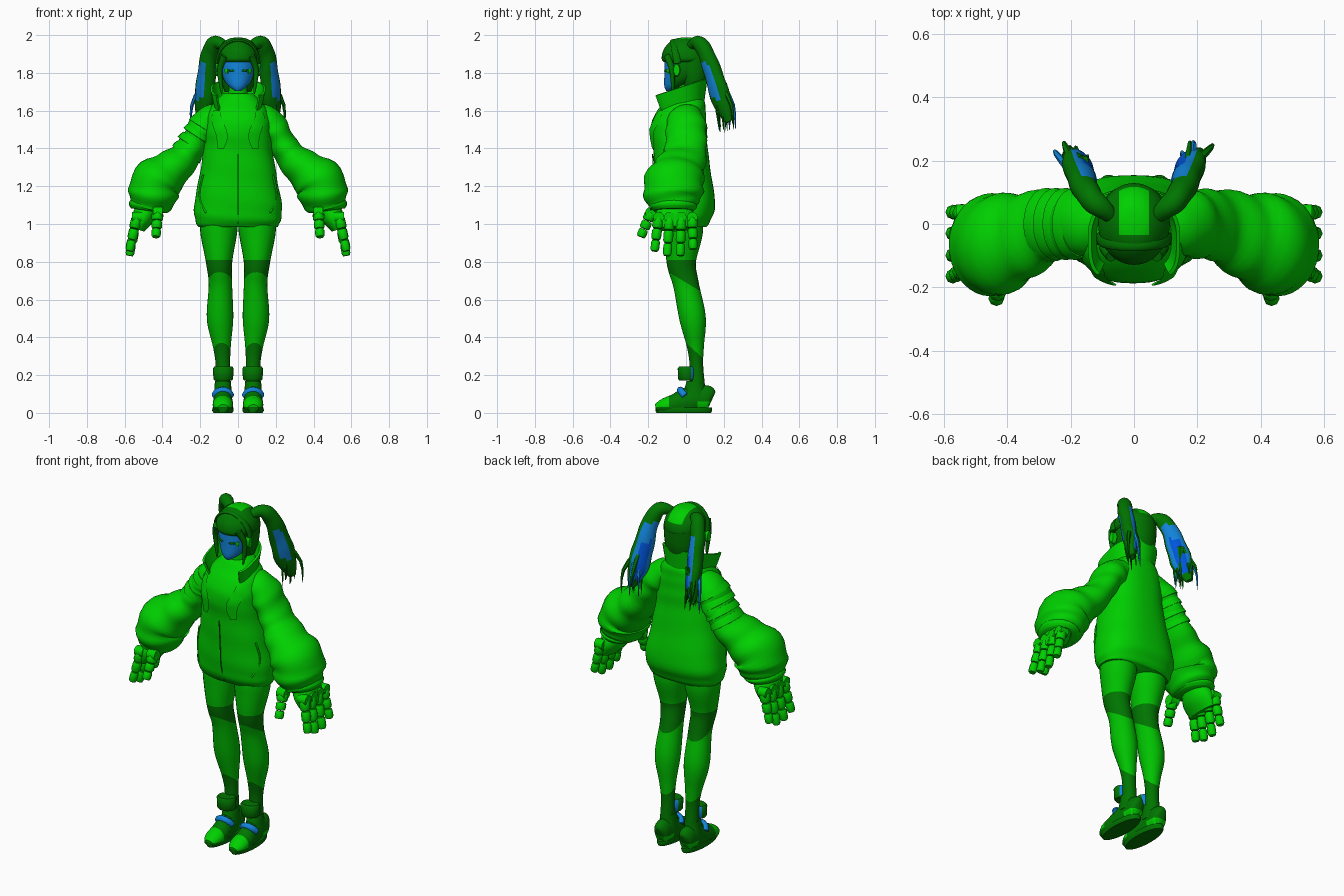
import bpy, bmesh, math, random
from mathutils import Vector

if "Cube" in bpy.data.objects:
    bpy.data.objects.remove(bpy.data.objects["Cube"])
random.seed(4)


def material(name, rgb):
    m = bpy.data.materials.new(name)
    m.use_nodes = True
    m.diffuse_color = (*rgb, 1)
    m.node_tree.nodes["Principled BSDF"].inputs["Base Color"].default_value = (*rgb, 1)
    return m


MATS = [material("bright_green", (0, 0.63, 0)),
        material("dark_green", (0, 0.18, 0)),
        material("blue", (0.006, 0.23, 0.7)),
        material("deep_blue", (0, 0.09, 0.7)),
        material("stocking_green", (0, 0.54, 0))]
BRIGHT, DARK, BLUE, DEEP, STOCKING = range(5)
X, Y, Z = Vector((1, 0, 0)), Vector((0, 1, 0)), Vector((0, 0, 1))


def finish(name, bm, angle=50):
    bmesh.ops.recalc_face_normals(bm, faces=bm.faces)
    me = bpy.data.meshes.new(name)
    bm.to_mesh(me)
    bm.free()
    for m in MATS:
        me.materials.append(m)
    ob = bpy.data.objects.new(name, me)
    bpy.context.collection.objects.link(ob)
    bpy.ops.object.select_all(action='DESELECT')
    ob.select_set(True)
    bpy.context.view_layer.objects.active = ob
    bpy.ops.object.shade_smooth_by_angle(angle=math.radians(angle))


def refine(rings, k):
    """Smooth spline through rings of (x, y, z, radius_a, radius_b)."""
    out = []
    for i in range(len(rings) - 1):
        quad = [rings[max(0, min(len(rings) - 1, i + d))] for d in (-1, 0, 1, 2)]
        for s in range(k):
            t = s / k
            out.append([b + t / 2 * (c - a + t * (2*a - 5*b + 4*c - d + t * (3*b - a - 3*c + d)))
                        for a, b, c, d in zip(*quad)])
    return out + [list(rings[-1])]


def power(v, p):
    return math.copysign(abs(v) ** (2 / p), v)


def loft(name, rings, color=BRIGHT, side=1, ref=X, n=24, k=4, flat=False, pick=None, cuts=(), fold=0,
         floor=False, boxy=2):
    """Skin elliptical rings along a path; radius_a lies along ref. Cuts are planes (point, normal)."""
    rings = refine(rings, k)
    pts = [Vector(r[:3]) for r in rings]
    bm = bmesh.new()
    loops = []
    for i, r in enumerate(rings):
        t = Z if flat else (pts[min(i + 1, len(pts) - 1)] - pts[max(i - 1, 0)]).normalized()
        v = (ref - t * ref.dot(t)).normalized()
        u = v.cross(t)
        loop = []
        for j in range(n):
            a = math.tau * j / n
            w = 1 + fold * math.sin(i * 1.15 + 2 * math.sin(a + 1))
            p = pts[i] + (v * power(math.cos(a), boxy) * r[3] + u * power(math.sin(a), boxy) * r[4]) * w
            loop.append(bm.verts.new((p.x * side, p.y, max(p.z, 0) if floor else p.z)))
        loops.append(loop)
    for p, q in zip(loops, loops[1:]):
        for j in range(n):
            f = bm.faces.new((p[j], p[(j + 1) % n], q[(j + 1) % n], q[j]))
            f.material_index = pick(f.calc_center_median(), math.tau * (j + .5) / n) if pick else color
    for end in (loops[0], loops[-1]):
        f = bm.faces.new(end)
        f.material_index = pick(f.calc_center_median(), 0) if pick else color
    for co, no in cuts:
        bmesh.ops.bisect_plane(bm, geom=bm.verts[:] + bm.edges[:] + bm.faces[:], plane_co=co, plane_no=no)
    if cuts:
        for f in bm.faces:
            f.material_index = pick(f.calc_center_median(), 0)
    finish(name, bm)


def tube(name, pts, r, color=DARK, side=1, n=8, taper=1):
    m = len(pts) - 1
    rings = [(*p, r * (1 + (taper - 1) * i / m), r * (1 + (taper - 1) * i / m)) for i, p in enumerate(pts)]
    loft(name, rings, color, side, ref=Vector((1, -.9, .13)), n=n, k=3)


# Jacket: height, front y, back y, half width
JACKET = [(.985, -.115, .11, .21), (1.02, -.14, .13, .226), (1.1, -.155, .155, .232),
          (1.25, -.165, .135, .205), (1.4, -.175, .115, .182), (1.5, -.188, .11, .176),
          (1.58, -.165, .105, .165), (1.64, -.12, .1, .13), (1.69, -.08, .08, .08)]
BOXY = 2.4
loft("jacket", [(0, (f + b) / 2, z, w, (b - f) / 2) for z, f, b, w in JACKET],
     n=56, k=5, flat=True, fold=.008, boxy=BOXY)


def on_jacket(x, z, lift=.004):
    for p, q in zip(JACKET, JACKET[1:]):
        if z <= q[0]:
            t = (z - p[0]) / (q[0] - p[0])
            f, b, w = (p[i] + (q[i] - p[i]) * t for i in (1, 2, 3))
            bulge = max(0, 1 - abs(x / w) ** BOXY) ** (1 / BOXY)
            return (x, (f + b) / 2 - (b - f) / 2 * bulge - lift, z)


# Zip, pocket seams and raised chest panels
tube("zip", [on_jacket(0, z) for z in (1.0, 1.1, 1.2, 1.3, 1.37)], .003)
for s in (1, -1):
    tube("pocket_seam", [on_jacket(*p) for p in ((.185, 1.26), (.205, 1.15), (.17, 1.06))], .005, BRIGHT, s)
    bm = bmesh.new()
    rows = []
    for i in range(9):
        z = 1.4 + .2 * i / 8
        inner, width = .075 - .02 * math.sin(i * .6), .02 + .045 * math.sin(math.pi * (i + 1) / 10)
        rows.append([bm.verts.new((s * c[0], c[1], c[2]))
                     for c in (on_jacket(inner + width * j / 4, z, .012) for j in range(5))])
    for p, q in zip(rows, rows[1:]):
        for j in range(4):
            bm.faces.new((p[j], p[j + 1], q[j + 1], q[j]))
    bmesh.ops.solidify(bm, geom=bm.faces[:], thickness=.012)
    finish("chest_panel", bm, 40)

# Open standing collar: round behind, straight sides running to the front tips
bm = bmesh.new()
rows = []
for i in range(33):
    a = math.radians(-140 + 280 * i / 32)
    s, c = math.sin(a), math.cos(a)
    if c < 0:
        s, c = power(s, 4), power(c, 4)
    rows.append([bm.verts.new(p) for p in ((.105 * s, -.015 + .1 * c, 1.605 + .045 * c),
                                           (.122 * s, -.028 + .122 * c, 1.67 + .045 * c),
                                           (.134 * s, -.035 + .136 * c, 1.724 + .046 * c))])
for p, q in zip(rows, rows[1:]):
    for j in (0, 1):
        bm.faces.new((p[j], q[j], q[j + 1], p[j + 1]))
bmesh.ops.recalc_face_normals(bm, faces=bm.faces)
bmesh.ops.solidify(bm, geom=bm.faces[:], thickness=.012)
finish("collar", bm)
loft("neck", [(0, 0, 1.6, .06, .06), (0, -.01, 1.75, .045, .05)], flat=True)


# Head with painted face, and hair
def head_color(c, a):
    return BLUE if c.y < -.06 and c.z < 1.87 else DARK


def hair_color(c, a):
    return BRIGHT if abs(c.x) < .047 and c.y > -.035 and c.z > 1.925 else DARK


loft("head", [(0, -.085, 1.705, .015, .02), (0, -.06, 1.73, .05, .055), (0, -.015, 1.78, .085, .1),
              (0, 0, 1.85, .1, .114), (0, 0, 1.92, .09, .105), (0, 0, 1.97, .04, .05)],
     n=40, flat=True, pick=head_color, cuts=[((0, -.06, 0), Y)])
loft("hair_cap", [(0, -.002, 1.858, .1, .115), (0, 0, 1.875, .113, .129), (0, 0, 1.92, .106, .12),
                  (0, 0, 1.96, .078, .09), (0, 0, 1.982, .045, .052), (0, 0, 1.988, .004, .004)],
     n=40, flat=True, pick=hair_color,
     cuts=[((.047, 0, 0), X), ((-.047, 0, 0), X), ((0, -.035, 0), Y), ((0, 0, 1.925), Z)])
loft("back_hair", [(0, .045, 1.7, .07, .05), (0, .04, 1.78, .095, .08), (0, .035, 1.88, .105, .092)],
     DARK, n=32, flat=True)
loft("headband", [(.111 * math.cos(a), -.045 - .02 * math.sin(a), 1.85 + .12 * math.sin(a), .02, .009)
                  for a in (math.pi * i / 8 for i in range(9))], DARK, ref=Y, n=10)

PONYTAIL = [(.075, .03, 1.945, .025, .025), (.115, .06, 1.962, .036, .036), (.145, .095, 1.925, .04, .044),
            (.162, .13, 1.84, .042, .05), (.172, .165, 1.73, .042, .06), (.182, .195, 1.63, .038, .055),
            (.2, .225, 1.54, .012, .02)]


def ponytail_color(c, a):
    facing = math.cos(a)
    if 1.66 < c.z < 1.85 and facing > .8:
        return BLUE
    if 1.58 < c.z < 1.9 and facing < -.4:
        return DEEP if c.z < 1.8 and facing < -.8 else BLUE
    return DARK


for s in (1, -1):
    loft("ponytail", PONYTAIL, side=s, ref=Vector((.7, -.7, 0)), pick=ponytail_color, fold=.04)
    for i in range(12):
        ex, ey = random.uniform(.14, .255), random.uniform(.17, .27)
        tube("ponytail_tip", [(.17 + random.uniform(-.02, .02), .16 + random.uniform(-.03, .04), 1.74),
                              (.9 * ex + .02, ey - .012, 1.63), (ex, ey, random.uniform(1.48, 1.58))],
             .018, BLUE if i % 4 == 1 else DARK, s, 6, .08)
    tube("side_lock", [(.07, -.1, 1.89), (.096, -.075, 1.82), (.09, -.07, 1.73), (.085, -.075, 1.69)],
         .02, DARK, s, 8, .2)
    loft("ear_piece", [(.095, -.05, 1.815, .02, .035), (.117, -.05, 1.815, .016, .03)], side=s, ref=Y, k=1)
    loft("eye", [(.018, -.113, 1.81, .003, .003), (.034, -.11, 1.813, .004, .006),
                 (.05, -.101, 1.813, .003, .004)], DARK, s, ref=Y, n=10)
    loft("eye_corner", [(.054, -.1, 1.81, .004, .011), (.068, -.088, 1.808, .004, .014)], BRIGHT, s, ref=Y, n=10)

# Sleeves, layered shoulder bands on one side, mechanical hands
SLEEVE = [(.09, 0, 1.575, .08, .07), (.165, 0, 1.53, .104, .086), (.215, 0, 1.46, .108, .074),
          (.27, -.005, 1.37, .114, .08), (.35, -.035, 1.29, .135, .105), (.43, -.062, 1.22, .158, .134),
          (.455, -.07, 1.14, .152, .128), (.47, -.068, 1.085, .118, .1)]
for s in (1, -1):
    loft("sleeve", SLEEVE, side=s, ref=Y, n=36, k=5, fold=.04)
    loft("cuff", [(.468, -.065, 1.11, .115, .1), (.472, -.065, 1.09, .125, .108),
                  (.475, -.065, 1.07, .108, .092)], side=s, ref=Y)
    loft("palm", [(.47, -.065, 1.1, .08, .055), (.5, -.062, 1.04, .106, .06), (.53, -.06, .975, .098, .036)],
         BRIGHT, s, ref=Y, n=16)
    fingers = [(Vector((.535, y, 1.035)), Vector((.575, y * 1.15, tip)), .029)
               for y, tip in ((-.145, .855), (-.087, .83), (-.026, .83), (.033, .865))]
    fingers.append((Vector((.425, -.185, 1.06)), Vector((.435, -.24, .93)), .031))
    for base, tip, r in fingers:
        for i in range(3):
            p, q = base.lerp(tip, i / 3 + .02), base.lerp(tip, (i + 1) / 3 - .01)
            w = r * (1 - .1 * i)
            loft("finger_segment", [(*p, w * .85, w * .85), (*p.lerp(q, .15), w, w),
                                    (*p.lerp(q, .8), w, w), (*q, w * .78, w * .78)], BRIGHT, s, ref=Y, n=8, k=1)
        loft("knuckle", [(base.x - .026, base.y, base.z, r, r), (base.x + .026, base.y, base.z, r, r)],
             BRIGHT, s, ref=Y, n=12, k=1)
top, low = Vector((.175, 0, 1.525)), Vector((.265, 0, 1.385))
for i in range(4):
    p, d = top.lerp(low, i / 3), (low - top) * .12
    loft("shoulder_band", [(*(p - d), .104, .076), (*p, .11, .084), (*(p + d), .114, .087),
                           (*(p + d * 1.1), .1, .07)], BRIGHT, -1, ref=Y, n=28, k=1)


# Legs with dark bands, and shoes
def leg_color(c, a):
    return DARK if .69 - .6 * c.y < c.z < .81 or c.z < .37 - .9 * c.y else STOCKING


def shoe_color(c, a):
    return BRIGHT if (c.y < -.09 and c.z > .03) or (c.y > .06 and c.z < .06) else DARK


def cuff_color(c, a):
    return BLUE if c.y > .03 else DARK


LEG_CUTS = [((0, 0, .81), Z), ((0, 0, .69), (0, .6, 1)), ((0, 0, .37), (0, .9, 1))]
for s in (1, -1):
    loft("leg", [(.1, -.01, 1.04, .1, .1), (.102, -.012, .95, .097, .1), (.1, -.025, .8, .07, .078),
                 (.093, 0, .68, .062, .068), (.095, .035, .5, .07, .07), (.085, .05, .35, .047, .045),
                 (.08, .055, .25, .038, .036), (.08, .06, .1, .04, .045)],
         side=s, n=28, k=8, pick=leg_color, cuts=LEG_CUTS)
    loft("ankle_cuff", [(.078, .004, .172, .046, .04), (.078, .004, .18, .052, .046),
                        (.078, .004, .235, .055, .048), (.078, .004, .245, .048, .04)],
         side=s, k=1, flat=True, pick=cuff_color)
    loft("shoe_shaft", [(.08, .05, .08, .05, .07), (.08, .048, .13, .045, .055), (.08, .05, .17, .042, .046)],
         DARK, s, flat=True)
    loft("shoe", [(.08, .138, .07, .02, .04), (.08, .12, .075, .042, .068), (.08, .06, .075, .047, .07),
                  (.08, 0, .06, .05, .072), (.08, -.06, .045, .054, .055), (.08, -.12, .035, .05, .04),
                  (.08, -.16, .025, .028, .02)], side=s, pick=shoe_color, floor=True,
         cuts=[((0, -.09, 0), Y), ((0, .06, 0), Y), ((0, 0, .06), Z), ((0, 0, .03), Z)])
    loft("sole", [(.08, -.012, 0, .05, .145), (.08, -.012, .012, .057, .151), (.08, -.012, .028, .055, .149)],
         DARK, s, k=1, flat=True)
    tube("instep_strap", [(.038, -.005, .09), (.05, -.022, .11), (.08, -.03, .12), (.11, -.022, .11),
                          (.122, -.005, .09)], .019, BLUE, s)
